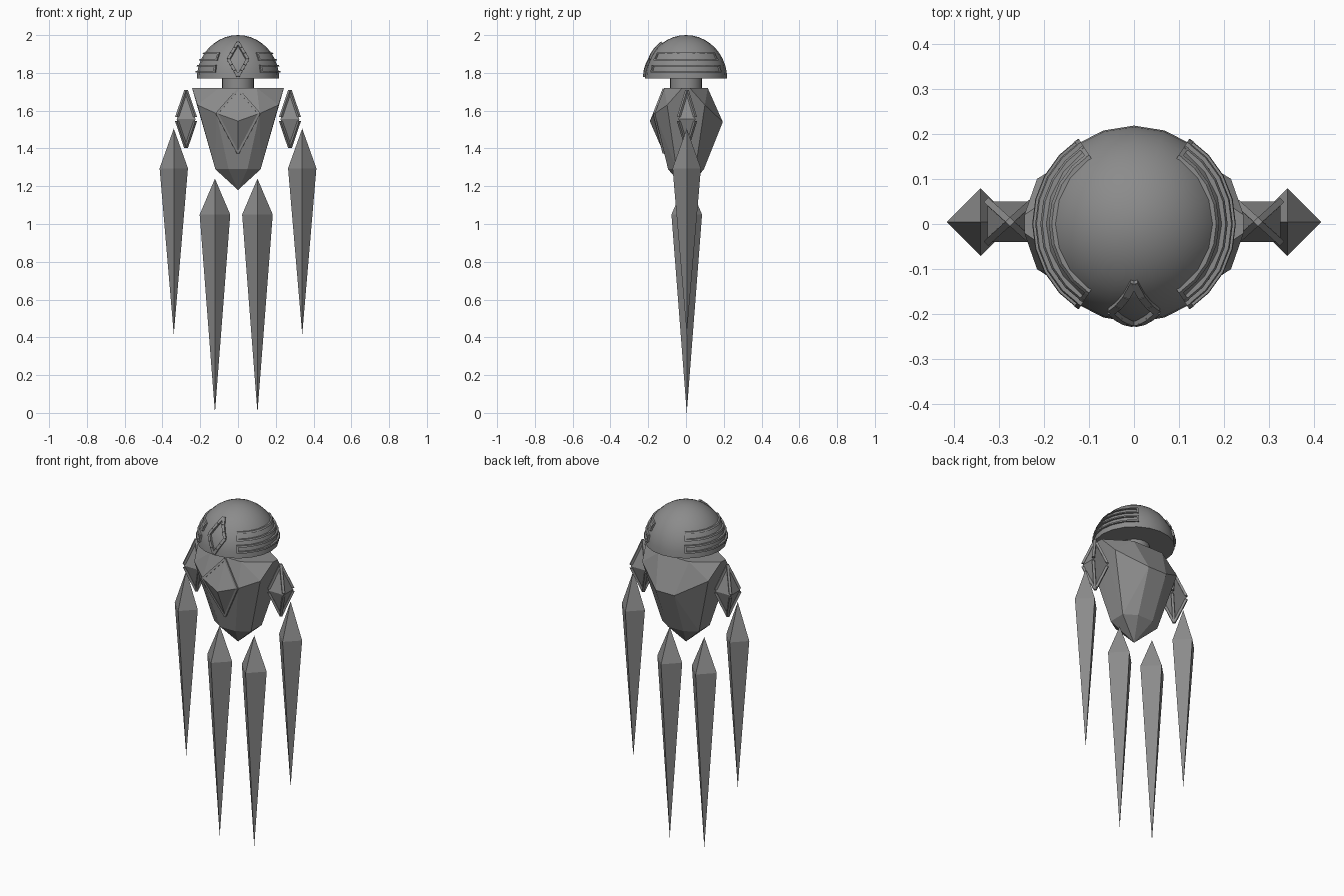
import bpy, bmesh, math
from mathutils import Vector

if "Cube" in bpy.data.objects:
    bpy.data.objects.remove(bpy.data.objects["Cube"])

grey = bpy.data.materials.new("stone grey")
grey.diffuse_color = (0.26, 0.26, 0.26, 1)
grey.use_nodes = True
grey.node_tree.nodes["Principled BSDF"].inputs["Base Color"].default_value = grey.diffuse_color


def add(name, bm):
    bmesh.ops.recalc_face_normals(bm, faces=bm.faces)
    me = bpy.data.meshes.new(name)
    bm.to_mesh(me)
    bm.free()
    me.materials.append(grey)
    ob = bpy.data.objects.new(name, me)
    bpy.context.collection.objects.link(ob)
    return ob


def hull_into(bm, pts):
    part = bmesh.new()
    verts = [part.verts.new(p) for p in pts]
    out = bmesh.ops.convex_hull(part, input=verts)
    junk = [g for g in out["geom_interior"] if isinstance(g, bmesh.types.BMVert)]
    bmesh.ops.delete(part, geom=junk, context="VERTS")
    bmesh.ops.dissolve_limit(part, angle_limit=0.01, verts=part.verts, edges=part.edges)
    tmp = bpy.data.meshes.new("tmp")
    part.to_mesh(tmp)
    part.free()
    bm.from_mesh(tmp)
    bpy.data.meshes.remove(tmp)


def hulls(name, *groups):
    bm = bmesh.new()
    for pts in groups:
        hull_into(bm, pts)
    return add(name, bm)


def bar(p, q, out, w=0.007, d=0.008):
    """Corners of a square strip from p to q, raised towards out."""
    p, q, n = Vector(p), Vector(q), Vector(out).normalized()
    side = (q - p).cross(n).normalized() * w
    return [e + s * side + k * n * d for e in (p, q) for s in (-1, 1) for k in (-1, 1)]


def spindle(x, y, top, mid, low, hx, hy, turned):
    ring = ([(hx, 0), (0, hy), (-hx, 0), (0, -hy)] if turned
            else [(hx, hy), (-hx, hy), (-hx, -hy), (hx, -hy)])
    return [(x, y, top), (x, y, low)] + [(x + a, y + b, mid) for a, b in ring]


# Domed head
R, H, Z0, SEG = 0.218, 0.23, 1.77, 20


def dome(az, z, k=1.0):
    r = R * k * math.sqrt(max(0, 1 - ((z - Z0) / H) ** 2))
    return Vector((r * math.sin(az), -r * math.cos(az), z))


bm = bmesh.new()
rows = [[bm.verts.new(dome(2 * math.pi * i / SEG, Z0 + H * math.sin(math.pi / 2 * j / 10)))
         for i in range(SEG)] for j in range(10)]
tip = bm.verts.new((0, 0, Z0 + H))
for i in range(SEG):
    n = (i + 1) % SEG
    for a, b in zip(rows, rows[1:]):
        bm.faces.new((a[i], a[n], b[n], b[i]))
    bm.faces.new((rows[-1][i], rows[-1][n], tip))
bm.faces.new(rows[0])
head = add("head", bm)
for p in head.data.polygons:
    p.use_smooth = len(p.vertices) < 5
head.data.set_sharp_from_angle(angle=math.radians(40))


# Raised band frames on each side of the head
def rail(a0, a1, z0, z1):
    n = max(1, round((a1 - a0) / math.radians(14)))
    return [dome(a0 + (a1 - a0) * i / n, z, k) for i in range(n + 1)
            for z in (z0, z1) for k in (0.93, 1.045)]


for label, mid in (("right", math.pi / 2), ("left", -math.pi / 2)):
    for level, z0, z1, half in (("lower", 1.802, 1.843, 57), ("upper", 1.865, 1.908, 57)):
        a, b, t, e = mid - math.radians(half), mid + math.radians(half), 0.009, 0.05
        hulls(f"{level}_head_band_{label}",
              rail(a, b, z0, z0 + t), rail(a, b, z1 - t, z1),
              rail(a, a + e, z0, z1), rail(b - e, b, z0, z1))

# Diamond frame on the forehead
corners = [(0, 1.957), (0.05, 1.87), (0, 1.782), (-0.05, 1.87)]
groups = []
for (x0, z0), (x1, z1) in zip(corners, corners[1:] + corners[:1]):
    path = []
    for i in range(4):
        x, z = x0 + (x1 - x0) * i / 3, z0 + (z1 - z0) * i / 3
        r = dome(0, z).length_squared - z * z
        path.append(Vector((x, -math.sqrt(r - x * x), z)))
    for p, q in zip(path, path[1:]):
        groups.append(bar(p, q, (p + q) / 2 - Vector((0, 0, Z0)), 0.008, 0.01))
hulls("forehead_diamond", *groups)

# Neck
bm = bmesh.new()
bmesh.ops.create_cone(bm, cap_ends=True, segments=20, radius1=0.085, radius2=0.085, depth=0.09)
bmesh.ops.translate(bm, verts=bm.verts, vec=(0, 0, 1.745))
neck = add("neck", bm)
for p in neck.data.polygons:
    p.use_smooth = len(p.vertices) == 4
neck.data.set_sharp_from_angle(angle=math.radians(40))

# Faceted torso
pts = [(0, 0, 1.18)]
for s in (-1, 1):
    for t in (-1, 1):
        pts += [(s * 0.243, t * 0.02, 1.72), (s * 0.1, t * 0.115, 1.72),
                (s * 0.215, t * 0.1, 1.63),
                (s * 0.12, t * 0.05, 1.29), (s * 0.05, t * 0.095, 1.29)]
    pts += [(s * 0.115, -0.165, 1.585), (s * 0.06, 0.195, 1.54)]
hulls("torso", pts)

# Chest gem with a thin frame
top, low, centre = (0, -0.118, 1.712), (0, -0.118, 1.375), (0, -0.192, 1.545)
left, right = (-0.112, -0.168, 1.585), (0.112, -0.168, 1.585)
hulls("chest_gem", [top, low, left, right, centre, (0, -0.05, 1.55)])
front = (0, -1, 0.1)
hulls("chest_gem_frame", *[bar(p, q, front, 0.006, 0.006) for p, q in
                           ((top, left), (top, right), (low, left), (low, right))])

# Shoulder crystals with strips along the sloping edges
for label, s in (("left", -1), ("right", 1)):
    x, y, m = s * 0.275, 0.005, 1.555
    hulls(f"shoulder_crystal_{label}", spindle(x, y, 1.70, m, 1.41, 0.05, 0.045, False))
    strips = []
    for end in (1.708, 1.402):
        for a in (-1, 1):
            for b in (-1, 1):
                apex = Vector((x, y, end))
                corner = Vector((x + a * 0.052, y + b * 0.047, m))
                strips.append(bar(apex, apex.lerp(corner, 0.93), (a, b, 0), 0.007, 0.007))
    hulls(f"shoulder_strips_{label}", *strips)

# Hanging arms and legs
for name, x, top_z, mid_z, low_z, h in (
        ("arm_left", -0.34, 1.505, 1.295, 0.415, 0.075),
        ("arm_right", 0.34, 1.505, 1.295, 0.415, 0.075),
        ("leg_left", -0.122, 1.24, 1.05, 0, 0.081),
        ("leg_right", 0.103, 1.24, 1.05, 0, 0.081)):
    hulls(name, spindle(x, 0.004, top_z, mid_z, low_z, h, h, True))
